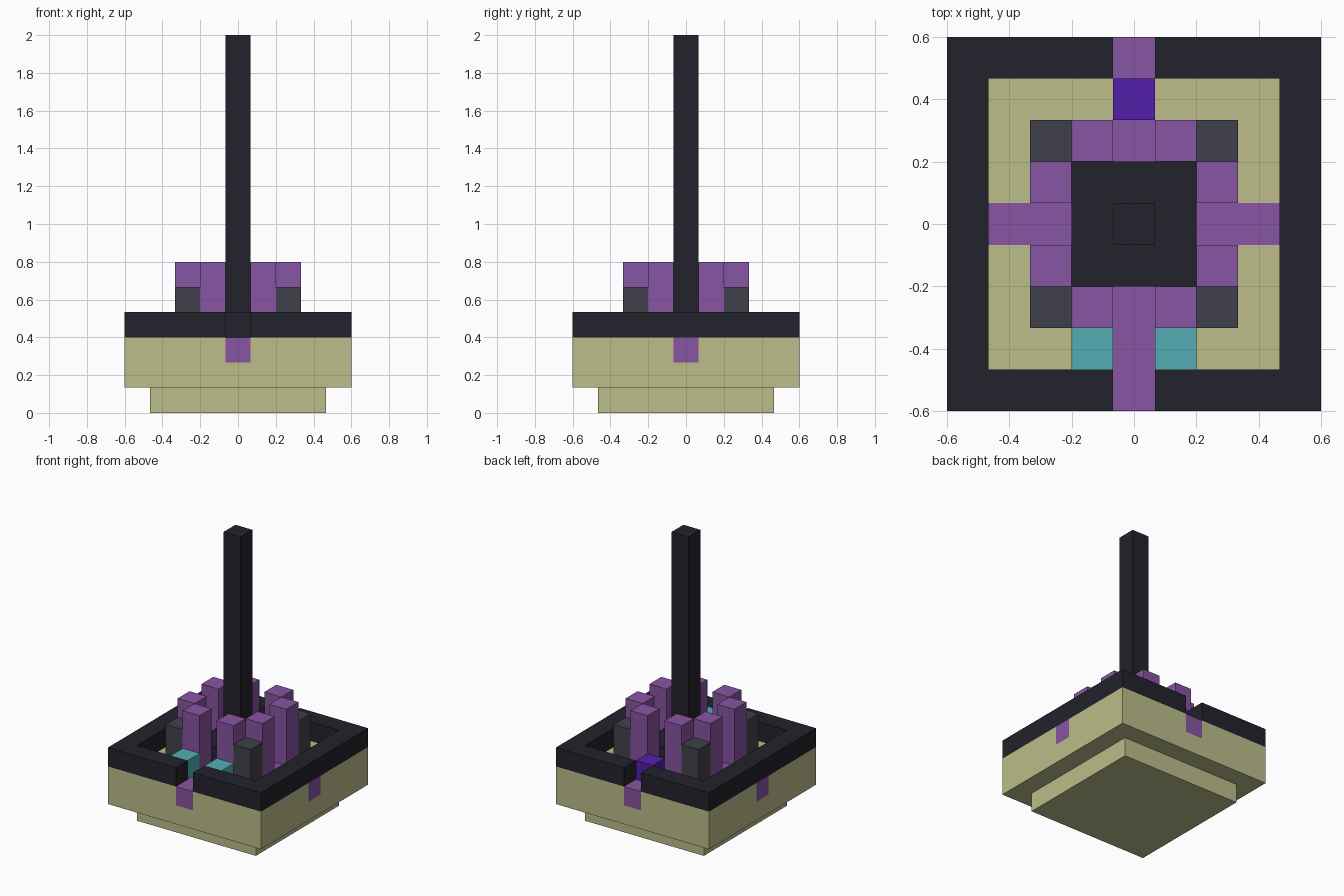
import bpy, bmesh
from mathutils import Vector

U = 2 / 15  # one block

if "Cube" in bpy.data.objects:
    bpy.data.objects.remove(bpy.data.objects["Cube"])


def material(name, rgb):
    # display colour 0-255 to linear
    lin = [((c / 255 + 0.055) / 1.055) ** 2.4 for c in rgb] + [1]
    m = bpy.data.materials.new(name)
    m.use_nodes = True
    m.diffuse_color = lin
    m.node_tree.nodes["Principled BSDF"].inputs["Base Color"].default_value = lin
    return m


sand = material("sand", (188, 189, 138))
black = material("blue_black", (34, 34, 44))
purple = material("purple", (135, 85, 163))
grey = material("dark_grey", (64, 64, 75))
teal = material("teal", (85, 174, 180))
indigo = material("indigo", (84, 30, 168))


def block(name, mat, x, y, z, omit=()):
    """Box spanning block-unit ranges x, y, z; omit lists hidden face directions."""
    bm = bmesh.new()
    bmesh.ops.create_cube(bm, size=1)
    for v in bm.verts:
        v.co = Vector([(r[0] if c < 0 else r[1]) * U for c, r in zip(v.co, (x, y, z))])
    bm.normal_update()
    hidden = [f for f in bm.faces if any(f.normal.dot(Vector(d)) > 0.9 for d in omit)]
    bmesh.ops.delete(bm, geom=hidden, context='FACES')
    return finish(name, bm, mat)


def finish(name, bm, *mats):
    mesh = bpy.data.meshes.new(name)
    bm.to_mesh(mesh)
    bm.free()
    for m in mats:
        mesh.materials.append(m)
    ob = bpy.data.objects.new(name, mesh)
    bpy.context.collection.objects.link(ob)
    return ob


def cell(name, mat, cx, cy, z0, z1):
    return block(name, mat, (cx - .5, cx + .5), (cy - .5, cy + .5), (z0, z1),
                 omit=[(0, 0, -1)])


# Plinth and main body
block("plinth", sand, (-3.5, 3.5), (-3.5, 3.5), (0, 1))
bm = bmesh.new()
bmesh.ops.create_cube(bm, size=1)
for v in bm.verts:
    v.co = Vector((v.co.x * 9 * U, v.co.y * 9 * U, (v.co.z * 2 + 2) * U))
# Cut a cross of inlaid paths into the top course of the body
cuts = [((s * U / 2, 0, 0), (1, 0, 0)) for s in (-1, 1)]
cuts += [((0, s * U / 2, 0), (0, 1, 0)) for s in (-1, 1)]
cuts += [((0, 0, 2 * U), (0, 0, 1))]
for co, no in cuts:
    bmesh.ops.bisect_plane(bm, geom=bm.verts[:] + bm.edges[:] + bm.faces[:],
                           plane_co=co, plane_no=no)
for f in bm.faces:
    c = f.calc_center_median() / U
    if c.z > 2 and min(abs(c.x), abs(c.y)) < 0.5:
        f.material_index = 1
finish("body", bm, sand, purple)

# Rim, open at the middle of the front and back
for side, s in (("left", 1), ("right", -1)):
    xs = sorted((s * 3.5, s * 4.5))
    block(f"rim_{side}", black, xs, (-4.5, 4.5), (3, 4), omit=[(0, 0, -1)])
    xs = sorted((s * 0.5, s * 3.5))
    for end, e in (("back", 1), ("front", -1)):
        ys = sorted((e * 3.5, e * 4.5))
        block(f"rim_{end}_{side}", black, xs, ys, (3, 4),
              omit=[(0, 0, -1), (s, 0, 0)])

# Central platform and tall post
block("platform", black, (-1.5, 1.5), (-1.5, 1.5), (3, 4), omit=[(0, 0, -1)])
cell("post", black, 0, 0, 4, 15)

# Ring of pillars around the platform
for sx in (-1, 1):
    for sy in (-1, 1):
        tag = ("left" if sx > 0 else "right") + ("_back" if sy > 0 else "_front")
        cell(f"corner_pillar_{tag}", grey, 2 * sx, 2 * sy, 3, 5)
        cell(f"side_pillar_{tag}", purple, 2 * sx, sy, 3, 6)
        cell(f"end_pillar_{tag}", purple, sx, 2 * sy, 3, 6)

# Coloured blocks by the two openings
cell("teal_block_left", teal, 1, -3, 3, 4)
cell("teal_block_right", teal, -1, -3, 3, 4)
cell("indigo_block", indigo, 0, 3, 3, 4)
